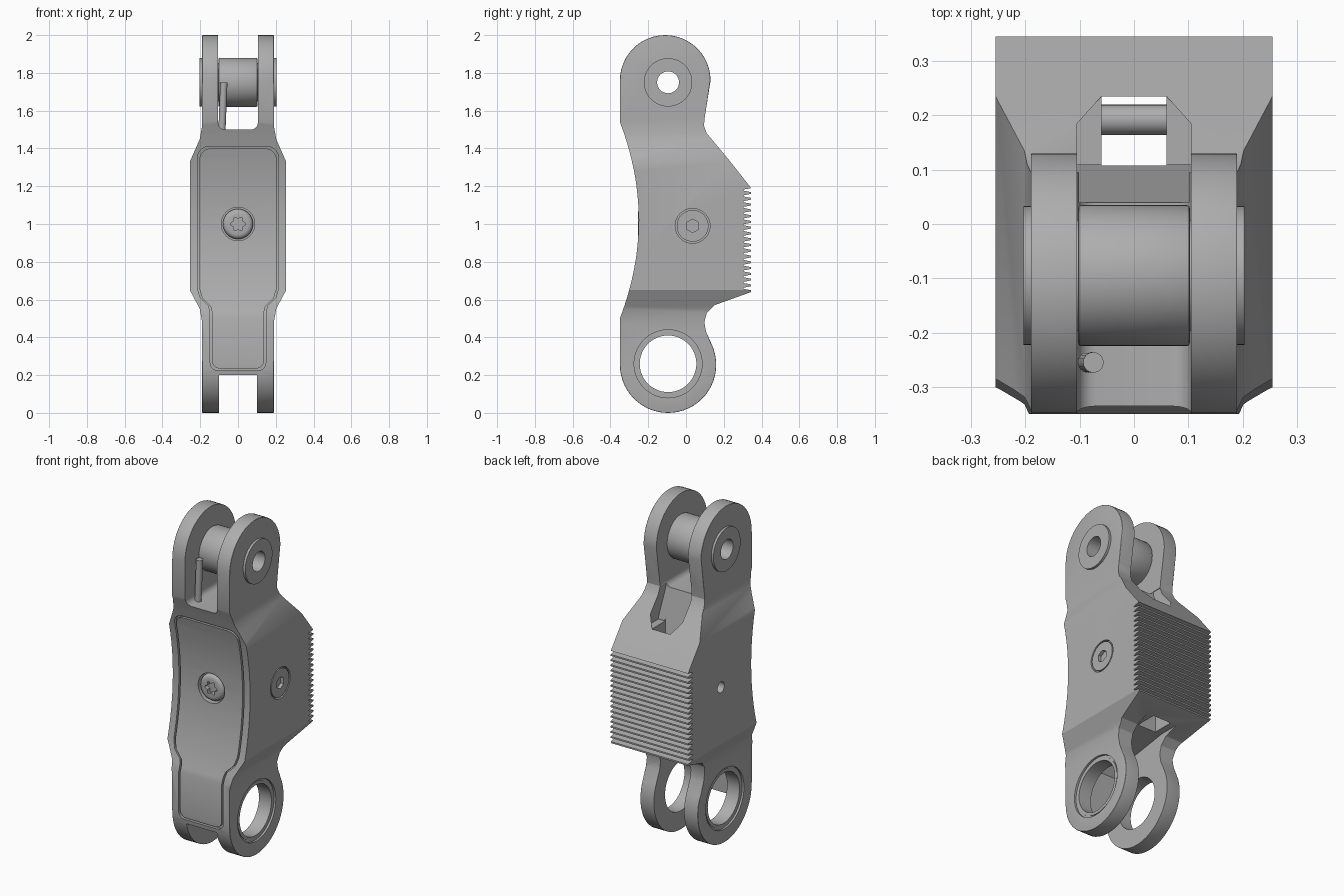
import bpy, bmesh, math
from mathutils import Vector, Matrix

if "Cube" in bpy.data.objects:
    bpy.data.objects.remove(bpy.data.objects["Cube"], do_unlink=True)

grey = bpy.data.materials.new("satin_grey")
grey.use_nodes = True
COLOR = (0.42, 0.42, 0.42, 1)
grey.diffuse_color = COLOR
grey.node_tree.nodes["Principled BSDF"].inputs["Base Color"].default_value = COLOR


def arc(cx, cy, r, a0, a1, n):
    steps = [math.radians(a0 + (a1 - a0) * i / n) for i in range(n + 1)]
    return [(cx + r * math.cos(a), cy + r * math.sin(a)) for a in steps]


def prism(name, pts, axis, lo, hi):
    """Extrude a closed 2D outline along one axis."""
    place = {"x": lambda u, v, d: (d, u, v),
             "y": lambda u, v, d: (u, d, v),
             "z": lambda u, v, d: (u, v, d)}[axis]
    bm = bmesh.new()
    a, b = ([bm.verts.new(place(u, v, d)) for u, v in pts] for d in (lo, hi))
    bm.faces.new(a)
    bm.faces.new(b)
    for i in range(len(pts)):
        j = (i + 1) % len(pts)
        bm.faces.new((a[i], a[j], b[j], b[i]))
    bmesh.ops.recalc_face_normals(bm, faces=bm.faces)
    mesh = bpy.data.meshes.new(name)
    bm.to_mesh(mesh)
    bm.free()
    mesh.materials.append(grey)
    ob = bpy.data.objects.new(name, mesh)
    bpy.context.collection.objects.link(ob)
    return ob


def disc(name, axis, cx, cy, r, lo, hi, n=40, turn=0):
    return prism(name, arc(cx, cy, r, turn, turn + 360, n)[:-1], axis, lo, hi)


def combine(ob, cutter, op="DIFFERENCE", keep=False):
    mod = ob.modifiers.new("cut", "BOOLEAN")
    mod.operation, mod.solver, mod.object = op, "EXACT", cutter
    dg = bpy.context.evaluated_depsgraph_get()
    mesh = bpy.data.meshes.new_from_object(ob.evaluated_get(dg))
    ob.modifiers.clear()
    ob.data = mesh
    if not keep:
        bpy.data.objects.remove(cutter, do_unlink=True)
    return ob


def bevel(ob, width, segments, test):
    bm = bmesh.new()
    bm.from_mesh(ob.data)
    edges = [e for e in bm.edges if len(e.link_faces) == 2
             and e.calc_face_angle(0) > 0.8 and all(test(v.co) for v in e.verts)]
    bmesh.ops.bevel(bm, geom=edges, offset=width, segments=segments,
                    profile=0.5, affect="EDGES", clamp_overlap=True)
    bm.to_mesh(ob.data)
    bm.free()


# Side outline: top lug, hollow front, lower ring, neck, toothed back
hollow = [(-0.25 - 0.1 * t * t, 1.02 + 0.52 * t) for t in [1 - i / 8 for i in range(17)]]
teeth = []
count, z0, z1 = 18, 0.64, 1.19
pitch = (z1 - z0) / count
for i in range(count):
    z = z0 + i * pitch
    teeth += [(0.345, z), (0.345, z + pitch * 0.3), (0.305, z + pitch * 0.55), (0.305, z + pitch * 0.75)]
teeth.append((0.345, z1))
side = (arc(-0.11, 1.76, 0.24, 0, 180, 24) + hollow + arc(-0.095, 0.255, 0.255, 180, 385, 32)
        + [(0.106, 0.43), (0.097, 0.48), (0.11, 0.53), (0.15, 0.57)] + teeth
        + [(0.235, 1.33), (0.11, 1.48), (0.095, 1.52), (0.1, 1.57)])
body = prism("link_body", side, "x", -0.3, 0.3)

# Front outline: narrow lugs, wide middle
half = [(0.19, -0.1), (0.19, 0.48), (0.202, 0.55), (0.255, 0.65),
        (0.255, 1.33), (0.202, 1.45), (0.19, 1.52), (0.19, 2.1)]
front = half + [(-x, z) for x, z in reversed(half)]
combine(body, prism("width", front, "y", -1, 1), "INTERSECT")
bevel(body, 0.028, 3, lambda c: abs(abs(c.x) - 0.19) < 0.001 and (c.z > 1.55 or c.z < 0.47))

# Recessed front panel with a narrow gap around it
def panel_outline(inset):
    s = inset
    right = (arc(0.155 - s, 1.35 - s, 0.06, 90, 0, 5) + [(0.215 - s, 0.66), (0.2 - s, 0.61), (0.155 - s, 0.565), (0.147 - s, 0.53)]
             + arc(0.107 - s, 0.265 + s, 0.04, 0, -90, 5))
    return right + [(-x, z) for x, z in reversed(right)]


def front_layer(depth):
    edge = [(-0.35, 1.75)] + hollow + [(-0.35, 0.1)]
    return prism("layer", [(y + depth, z) for y, z in edge] + [(-0.6, 0.1), (-0.6, 1.75)], "x", -0.3, 0.3)


panel = prism("front_panel", panel_outline(0.01), "y", -1, 0)
combine(panel, body, "INTERSECT", keep=True)
combine(panel, front_layer(0.03), "INTERSECT")
pocket = combine(prism("pocket", panel_outline(0), "y", -1, 0), front_layer(0.02), "INTERSECT")
combine(body, pocket)

# Upper fork slot with rounded floor
slot = ([(0.105, 2.2)] + arc(0.07, 1.535, 0.035, 0, -90, 5)
        + arc(-0.07, 1.535, 0.035, 270, 180, 5) + [(-0.105, 2.2)])
combine(body, prism("slot", slot, "y", -1, 1))
# Flared mouth and vertical channel behind the fork
mouth = [(-0.105, 0.11), (-0.105, 0.185), (-0.06, 0.235), (0.06, 0.235), (0.105, 0.185), (0.105, 0.11)]
combine(body, prism("mouth", mouth, "z", 1.33, 1.8))
combine(body, prism("ramp", [(0.04, 1.52), (0.04, 1.495), (0.115, 1.33), (0.115, 1.52)], "x", -0.105, 0.105))
combine(body, prism("channel", [(-0.06, 0.108), (-0.06, 0.235), (0.06, 0.235), (0.06, 0.108)], "z", -0.1, 1.5))
# Lower fork slot, closed at the front by a wall
lower = [(-0.5, -0.1), (-0.5, 0.2), (-0.26, 0.2), (-0.26, 0.48), (-0.2, 0.55), (0.14, 0.62), (0.5, 0.62), (0.5, -0.1)]
lower_slot = prism("lower_slot", lower[:-3] + [(0.115, 0.6), (0.235, 0.6), (0.235, -0.1)], "x", -0.1, 0.1)
combine(body, lower_slot)

# Holes: lower ring with rim, pin bore, screw seats
ring = ("x", -0.095, 0.26)
combine(body, disc("ring_hole", *ring, 0.165, -1, 1, 48))
for lo, hi in ((0.178, 0.3), (-0.3, -0.178)):
    combine(body, disc("rim", *ring, 0.18, lo, hi, 48))
combine(body, disc("pin_bore", "x", -0.095, 1.75, 0.1, -1, 1))
combine(body, disc("side_seat", "x", 0.035, 0.99, 0.092, 0.235, 0.3))
combine(body, disc("side_hole", "x", 0.035, 0.99, 0.032, -0.3, -0.12, 24))
for part in (body, panel):
    combine(part, disc("screw_seat", "y", 0, 1, 0.088, -1, -0.215))

# Bushings lining the lower ring
for tag, lo, hi in (("left", 0.1, 0.182), ("right", -0.182, -0.1)):
    bush = disc(tag + "_bushing", *ring, 0.168, lo, hi, 48)
    combine(bush, disc("bore", *ring, 0.15, -1, 1, 48))

# Upper roller and hollow pin with flanged ends
axle = ("x", -0.095, 1.75)
roller = disc("roller", *axle, 0.13, -0.103, 0.103, 48)
bevel(roller, 0.006, 2, lambda c: True)
pin = disc("hollow_pin", *axle, 0.102, -0.19, 0.19)
flanges = [disc("left_flange", *axle, 0.128, 0.186, 0.204, 48),
           disc("right_flange", *axle, 0.128, -0.204, -0.186, 48)]
for part in [roller, pin] + flanges:
    combine(part, disc("bore", *axle, 0.058, -1, 1, 32))

# Side screw with hex socket
side_screw = disc("side_screw", "x", 0.035, 0.99, 0.084, 0.2, 0.254)
combine(side_screw, disc("hex", "x", 0.035, 0.99, 0.036, 0.225, 0.3, 6, 30))

# Domed front screw with six-lobe socket
front_screw = disc("front_screw", "y", 0, 1, 0.08, -0.255, -0.2)
bevel(front_screw, 0.025, 4, lambda c: c.y < -0.25)
lobes = []
for i in range(36):
    a = math.tau * i / 36
    r = 0.034 + 0.007 * math.cos(6 * a)
    lobes.append((r * math.cos(a), 1 + r * math.sin(a)))
combine(front_screw, prism("socket", lobes, "y", -0.4, -0.23))

# Thin guide rod in the upper fork and cross bar in the channel
rod = disc("guide_rod", "z", 0, 0, 0.019, -0.13, 0.13, 16)
rod.matrix_world = Matrix.Translation(Vector((-0.08, -0.255, 1.62))) @ Matrix.Rotation(0.04, 4, "Y")
disc("cross_bar", "x", 0.192, 0.7, 0.028, -0.07, 0.07, 16)

# Smooth the rounded surfaces, keep edges crisp
bpy.ops.object.select_all(action="DESELECT")
for ob in bpy.context.collection.objects:
    if ob.type == "MESH" and ob.data.materials and ob.data.materials[0] == grey:
        ob.select_set(True)
        bpy.context.view_layer.objects.active = ob
bpy.ops.object.shade_smooth_by_angle(angle=math.radians(25))
